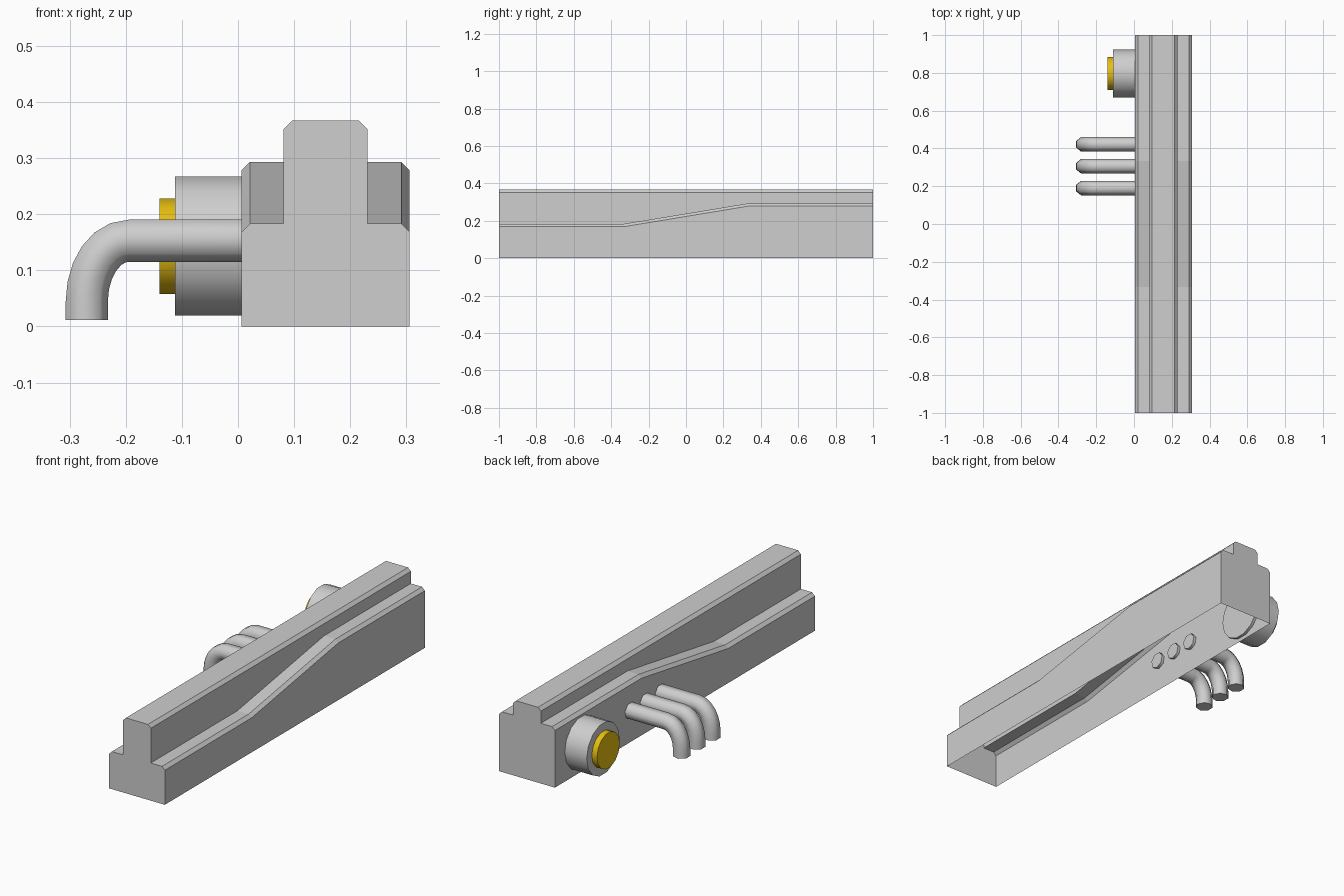
import bpy, bmesh, math
from mathutils import Matrix, Vector

if "Cube" in bpy.data.objects:
    bpy.data.objects.remove(bpy.data.objects["Cube"], do_unlink=True)


def make_material(name, rgb):
    mat = bpy.data.materials.new(name)
    mat.use_nodes = True
    mat.diffuse_color = (*rgb, 1)
    mat.node_tree.nodes["Principled BSDF"].inputs["Base Color"].default_value = (*rgb, 1)
    return mat


grey = make_material("light grey", (0.62, 0.62, 0.62))
yellow = make_material("golden yellow", (0.8, 0.52, 0.005))


def finish(bm, name, mat, smooth=False):
    bmesh.ops.recalc_face_normals(bm, faces=bm.faces)
    mesh = bpy.data.meshes.new(name)
    bm.to_mesh(mesh)
    bm.free()
    mesh.materials.append(mat)
    obj = bpy.data.objects.new(name, mesh)
    bpy.context.collection.objects.link(obj)
    if smooth:
        bpy.ops.object.select_all(action="DESELECT")
        obj.select_set(True)
        bpy.context.view_layer.objects.active = obj
        bpy.ops.object.shade_smooth_by_angle(angle=math.radians(60))
    return obj


def loft(bm, rings, closed):
    """Join rings of points with quads and cap both ends."""
    loops = [[bm.verts.new(p) for p in ring] for ring in rings]
    count = len(loops[0])
    for a, b in zip(loops, loops[1:]):
        for i in range(count if closed else count - 1):
            j = (i + 1) % count
            bm.faces.new((a[i], a[j], b[j], b[i]))
    bm.faces.new(loops[0])
    bm.faces.new(loops[-1])


# Rail body: open underneath, with chamfered shoulders that ramp up
CENTRE_X, HALF, RAIL, TOP, CHAMFER = 0.156, 0.15, 0.0745, 0.367, 0.015


def body_ring(y, shoulder):
    half = [(HALF, 0), (HALF, shoulder - CHAMFER), (HALF - CHAMFER, shoulder),
            (RAIL, shoulder), (RAIL, TOP - CHAMFER), (RAIL - CHAMFER, TOP)]
    outline = half + [(-x, z) for x, z in reversed(half)]
    return [(CENTRE_X + x, y, z) for x, z in outline]


bm = bmesh.new()
third = 1 / 3
loft(bm, [body_ring(y, s) for y, s in
          ((-1, 0.183), (-third, 0.183), (third, 0.293), (1, 0.293))], closed=False)
body = finish(bm, "rail_body", grey)
# keep the open shell facing outwards
top_face = max(body.data.polygons, key=lambda p: p.center.z)
if top_face.normal.z < 0:
    body.data.flip_normals()


# Barrel and button on the side
def side_cylinder(name, radius, x0, x1, mat):
    bm = bmesh.new()
    place = Matrix.Translation(((x0 + x1) / 2, 0.797, 0.143)) @ Matrix.Rotation(math.pi / 2, 4, "Y")
    bmesh.ops.create_cone(bm, cap_ends=True, segments=14, radius1=radius,
                          radius2=radius, depth=x1 - x0, matrix=place)
    finish(bm, name, mat, smooth=True)


side_cylinder("side_barrel", 0.127, -0.112, 0.02, grey)
side_cylinder("barrel_button", 0.0875, -0.14, -0.10, yellow)


# Three bent pipes, swept along a straight run, an elliptical bend and a drop
PIPE_RADIUS, SIDES, BEND_STEPS = 0.0395, 7, 6
BEND_X, BEND_Z, BEND_A, BEND_B = -0.195, 0.045, 0.0764, 0.1095


def pipe_ring(x, z, y, normal):
    ring = []
    for k in range(SIDES):
        angle = 2 * math.pi * (k + 0.5) / SIDES
        offset = normal * math.cos(angle) + Vector((0, math.sin(angle), 0))
        ring.append(Vector((x, y, z)) + offset * PIPE_RADIUS)
    return ring


def pipe(name, y):
    rings = [pipe_ring(0.02, BEND_Z + BEND_B, y, Vector((0, 0, 1)))]
    for i in range(BEND_STEPS + 1):
        t = math.pi / 2 * i / BEND_STEPS
        normal = Vector((-math.sin(t) / BEND_A, 0, math.cos(t) / BEND_B)).normalized()
        rings.append(pipe_ring(BEND_X - BEND_A * math.sin(t),
                               BEND_Z + BEND_B * math.cos(t), y, normal))
    rings.append(pipe_ring(BEND_X - BEND_A, 0.011, y, Vector((-1, 0, 0))))
    bm = bmesh.new()
    loft(bm, rings, closed=True)
    finish(bm, name, grey, smooth=True)


for i, label in enumerate(("front", "middle", "rear")):
    pipe(label + "_pipe", 0.19 + 0.116 * i)
